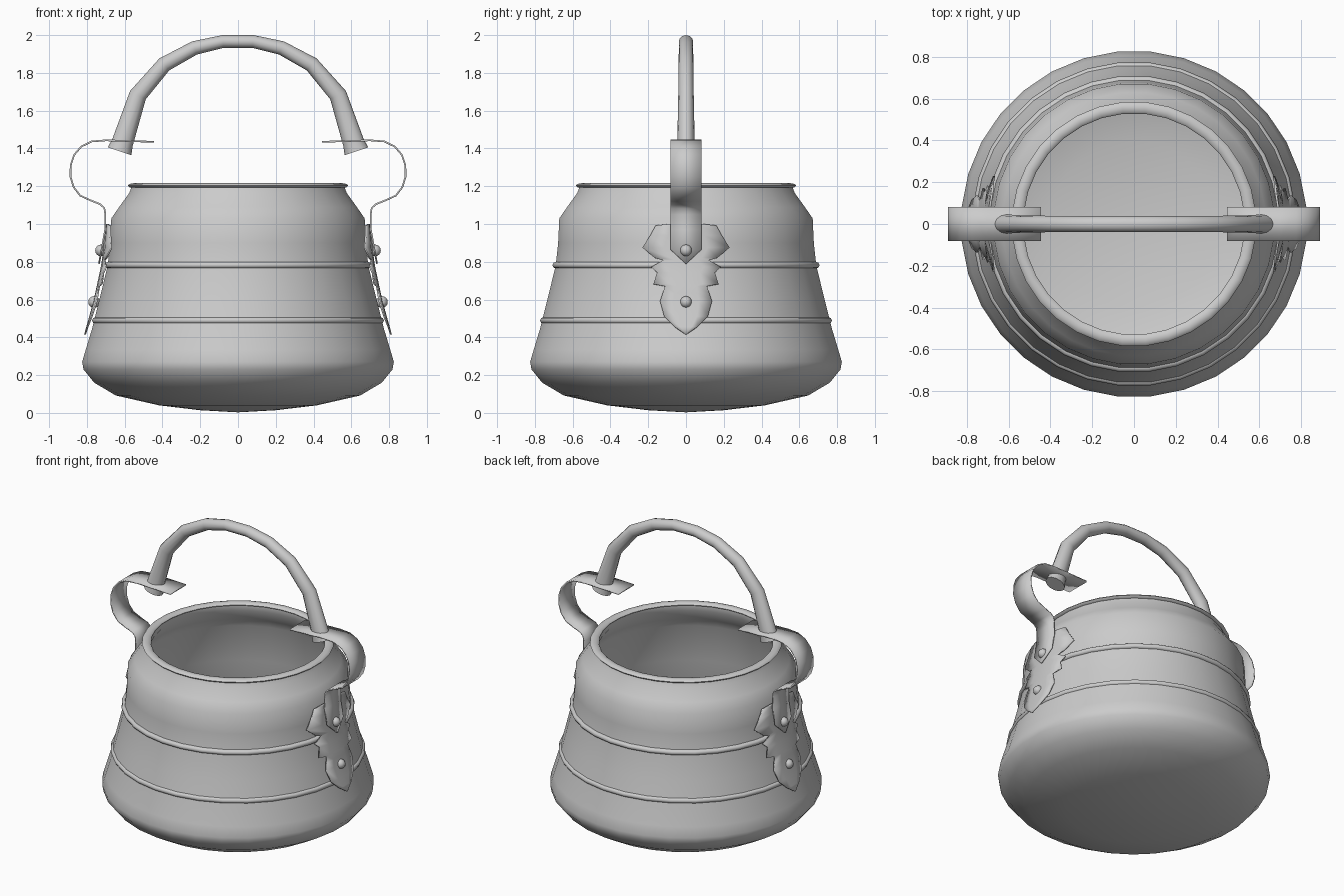
import bpy, bmesh, math
from mathutils import Vector

if "Cube" in bpy.data.objects:
    bpy.data.objects.remove(bpy.data.objects["Cube"])

SEG = 32


def make_object(name, verts, faces, angle=35, smooth=True):
    me = bpy.data.meshes.new(name)
    me.from_pydata(verts, [], faces)
    bm = bmesh.new()
    bm.from_mesh(me)
    bmesh.ops.remove_doubles(bm, verts=bm.verts, dist=1e-5)
    bmesh.ops.recalc_face_normals(bm, faces=bm.faces)
    bm.to_mesh(me)
    bm.free()
    if smooth:
        me.shade_smooth()
        me.set_sharp_from_angle(angle=math.radians(angle))
    ob = bpy.data.objects.new(name, me)
    bpy.context.collection.objects.link(ob)
    return ob


def grid_faces(rows, cols, wrap_rows=False, wrap_cols=False):
    faces = []
    for i in range(rows if wrap_rows else rows - 1):
        for j in range(cols if wrap_cols else cols - 1):
            a, b = i * cols, (i + 1) % rows * cols
            k = (j + 1) % cols
            faces.append((a + j, a + k, b + k, b + j))
    return faces


def lathe(name, profile, closed=False, angle=35):
    verts = []
    for r, z in profile:
        for j in range(SEG):
            t = 2 * math.pi * (j + 0.5) / SEG
            verts.append((r * math.cos(t), r * math.sin(t), z))
    return make_object(name, verts, grid_faces(len(profile), SEG, closed, True), angle)


def hoop(name, r, z, rad, rad_z):
    prof = [(r + rad * math.cos(k * math.pi / 4), z + rad_z * math.sin(k * math.pi / 4))
            for k in range(8)]
    return lathe(name, prof, closed=True, angle=60)


def mirror_x(ob):
    m = ob.modifiers.new("Mirror", 'MIRROR')
    m.use_axis = (True, False, False)
    m.use_mirror_merge = False


def thicken(ob, t):
    m = ob.modifiers.new("Thickness", 'SOLIDIFY')
    m.thickness = t
    m.offset = 0


# Kettle body: outer wall, then back down inside
outer = [(0, 0.003), (0.2, 0.014), (0.42, 0.04), (0.65, 0.092), (0.765, 0.16),
         (0.822, 0.23), (0.829, 0.27), (0.81, 0.335), (0.775, 0.45), (0.735, 0.61),
         (0.693, 0.78), (0.68, 0.9), (0.674, 1.03), (0.632, 1.09), (0.578, 1.165), (0.565, 1.2)]
inner = [(0.535, 1.2), (0.535, 1.165), (0.59, 1.08), (0.63, 1.02), (0.645, 0.78), (0.73, 0.45),
         (0.78, 0.27), (0.73, 0.19), (0.62, 0.135), (0.4, 0.085), (0, 0.05)]
lathe("kettle_body", outer + inner)

# Rim and the two bands
hoop("rim", 0.558, 1.203, 0.028, 0.013)
hoop("upper_band", 0.69, 0.782, 0.021, 0.018)
hoop("lower_band", 0.756, 0.489, 0.021, 0.018)

# Bail handle: swept tube that widens toward both ends (x, z, in-plane radius, y radius)
half = [(0.627, 1.385, 0.066, 0.052), (0.612, 1.43, 0.057, 0.046), (0.53, 1.682, 0.047, 0.041),
        (0.39, 1.845, 0.041, 0.039), (0.23, 1.932, 0.037, 0.038), (0.08, 1.966, 0.034, 0.038)]
path = half + [(-x, z, a, b) for x, z, a, b in reversed(half)]
N = 12
verts = []
for i, (x, z, a, b) in enumerate(path):
    p, q = path[max(i - 1, 0)], path[min(i + 1, len(path) - 1)]
    d = Vector((q[0] - p[0], q[1] - p[1])).normalized()
    for k in range(N):
        t = 2 * math.pi * k / N
        c = a * math.cos(t)
        verts.append((x + d.y * c, b * math.sin(t), z - d.x * c))
faces = grid_faces(len(path), N, False, True)
faces += [tuple(range(N)), tuple(range(len(verts) - N, len(verts)))]
make_object("bail_handle", verts, faces, 50)

# Curled straps (x, z, half width), ending in a point
W = 0.082
strap = [(0.445, 1.435, W), (0.6, 1.44, W), (0.7, 1.443, W), (0.775, 1.437, W), (0.83, 1.41, W),
         (0.868, 1.365, W), (0.886, 1.31, W), (0.887, 1.25, W), (0.87, 1.195, W),
         (0.835, 1.15, W), (0.78, 1.125, W), (0.73, 1.105, W), (0.708, 1.085, W),
         (0.702, 1.05, W), (0.703, 0.97, W), (0.722, 0.865, W), (0.736, 0.79, 0.002)]
verts = [(x, s * w, z) for x, z, w in strap for s in (-1, 1)]
ob = make_object("strap", verts, grid_faces(len(strap), 2), 45)
thicken(ob, 0.009)
mirror_x(ob)

# Leaf-shaped plates wrapped round the body (half width, z)
leaf = [(0.085, 1.0), (0.16, 0.992), (0.188, 0.94), (0.23, 0.875), (0.165, 0.82), (0.12, 0.808),
        (0.183, 0.772), (0.152, 0.742), (0.172, 0.682), (0.11, 0.67), (0.122, 0.635),
        (0.137, 0.59), (0.115, 0.51), (0.06, 0.455), (0.002, 0.415)]


def plate_radius(z):
    pts = [(0.415, 0.81), (0.585, 0.762), (0.79, 0.718), (1.0, 0.695)]
    for (z0, r0), (z1, r1) in zip(pts, pts[1:]):
        if z <= z1:
            return r0 + (r1 - r0) * (z - z0) / (z1 - z0)
    return pts[-1][1]


verts = []
for w, z in leaf:
    for f in (-1, -0.5, 0, 0.5, 1):
        verts.append((math.sqrt(plate_radius(z) ** 2 - (f * w) ** 2), f * w, z))
ob = make_object("leaf_plate", verts, grid_faces(len(leaf), 5), 45)
thicken(ob, 0.009)
mirror_x(ob)

# Rivets: domes holding strap and plate
for name, x, z in (("upper_rivet", 0.725, 0.86), ("lower_rivet", 0.762, 0.587)):
    bm = bmesh.new()
    bmesh.ops.create_uvsphere(bm, u_segments=12, v_segments=8, radius=0.031)
    bmesh.ops.translate(bm, verts=bm.verts, vec=(x, 0, z))
    me = bpy.data.meshes.new(name)
    bm.to_mesh(me)
    bm.free()
    me.shade_smooth()
    ob = bpy.data.objects.new(name, me)
    bpy.context.collection.objects.link(ob)
    mirror_x(ob)
